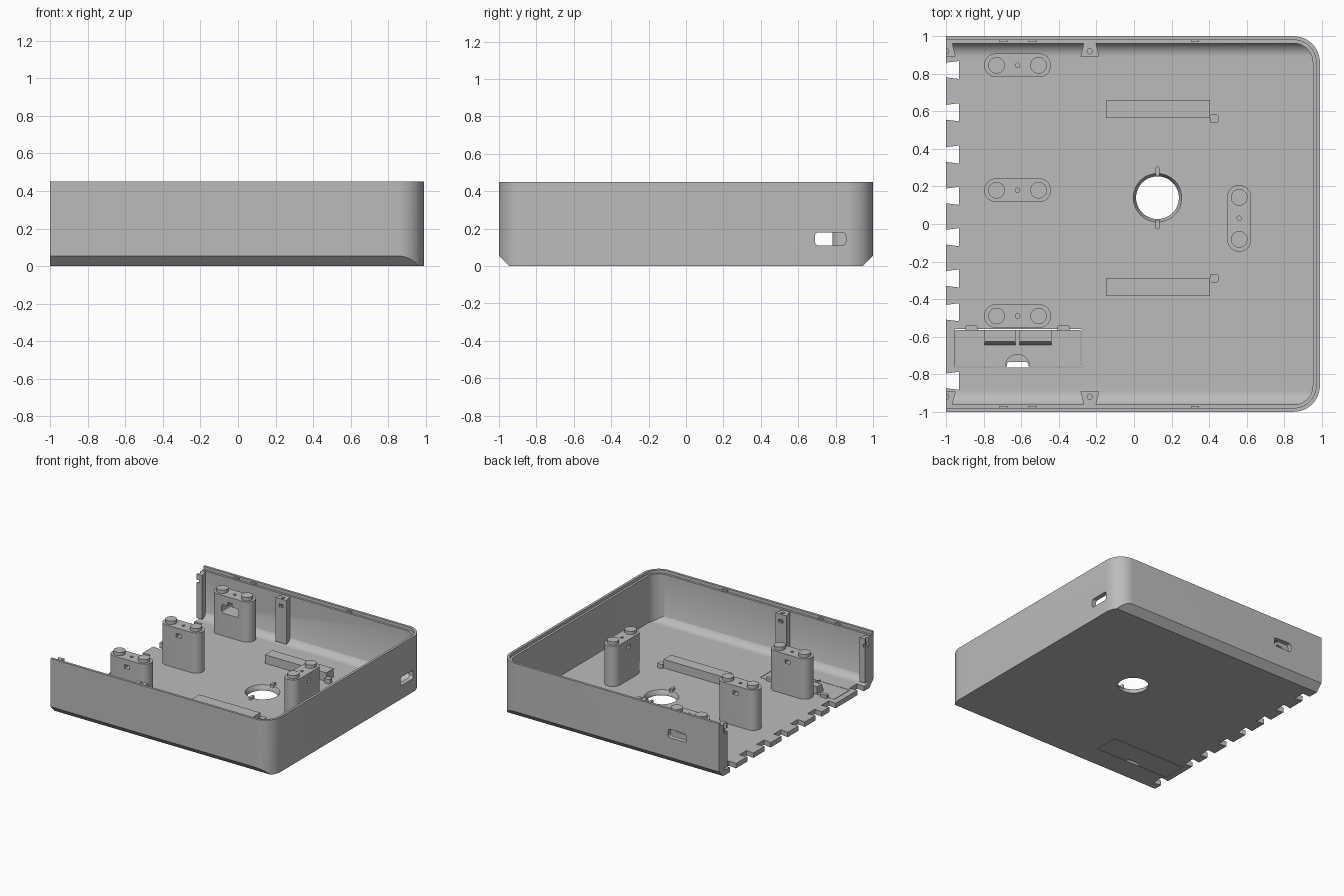
import bpy, bmesh
from math import pi, sin, cos, radians

cube = bpy.data.objects.get("Cube")
if cube:
    bpy.data.objects.remove(cube, do_unlink=True)

grey = bpy.data.materials.new("plain_grey")
grey.use_nodes = True
grey.diffuse_color = (0.5, 0.5, 0.5, 1)
grey.node_tree.nodes["Principled BSDF"].inputs["Base Color"].default_value = (0.5, 0.5, 0.5, 1)


def prism(name, pts, lo, hi, axis="z", pts_hi=None):
    """Extrude a 2D outline between lo and hi along an axis."""
    place = {"x": lambda a, b, t: (t, a, b), "y": lambda a, b, t: (a, t, b),
             "z": lambda a, b, t: (a, b, t)}[axis]
    bm = bmesh.new()
    low = [bm.verts.new(place(a, b, lo)) for a, b in pts]
    top = [bm.verts.new(place(a, b, hi)) for a, b in (pts_hi or pts)]
    bm.faces.new(low)
    bm.faces.new(top)
    n = len(pts)
    for i in range(n):
        j = (i + 1) % n
        bm.faces.new((low[i], low[j], top[j], top[i]))
    bmesh.ops.recalc_face_normals(bm, faces=bm.faces)
    mesh = bpy.data.meshes.new(name)
    bm.to_mesh(mesh)
    bm.free()
    mesh.materials.append(grey)
    ob = bpy.data.objects.new(name, mesh)
    bpy.context.collection.objects.link(ob)
    return ob


def boolean(target, cutter, op="DIFFERENCE"):
    mod = target.modifiers.new("bool", "BOOLEAN")
    mod.operation, mod.object, mod.solver = op, cutter, "EXACT"
    bpy.context.view_layer.objects.active = target
    bpy.ops.object.modifier_apply(modifier=mod.name)
    bpy.data.objects.remove(cutter, do_unlink=True)


def arc(cx, cy, r, a0, a1, n=12):
    return [(cx + r * cos(radians(a0 + (a1 - a0) * i / n)),
             cy + r * sin(radians(a0 + (a1 - a0) * i / n))) for i in range(n + 1)]


def circle(cx, cy, r, n=32):
    return [(cx + r * cos(2 * pi * i / n), cy + r * sin(2 * pi * i / n)) for i in range(n)]


def rect(x0, x1, y0, y1):
    return [(x0, y0), (x1, y0), (x1, y1), (x0, y1)]


def rrect(cx, cy, w, h, r, n=8):
    """Rounded rectangle outline."""
    a, b = w / 2 - r, h / 2 - r
    pts = []
    for k, (sx, sy) in enumerate([(1, 1), (-1, 1), (-1, -1), (1, -1)]):
        pts += arc(cx + sx * a, cy + sy * b, r, 90 * k, 90 * k + 90, n)
    return pts


def plan(inset, left):
    """Tray outline: open square end at left, rounded corners at the other end."""
    x, y, r = 0.99 - inset, 1 - inset, 0.14 - inset
    return ([(left, -y)] + arc(x - r, r - y, r, -90, 0)
            + arc(x - r, y - r, r, 0, 90) + [(left, y)])


H, FLOOR = 0.45, 0.04

# Tray shell: outer block with chamfered long lower edges
tray = prism("tray", plan(0, -1), 0, H)
C = 0.055
boolean(tray, prism("cut", [(C - 1, 0), (1 - C, 0), (1, C), (1, 1), (-1, 1), (-1, C)],
                    -2, 2, "x"), "INTERSECT")

# Cavity with filleted long edges, then the stepped rim
cavity = prism("cut", plan(0.038, -1.2), FLOOR, 0.6)
F, Y = 0.08, 0.97
fillet = (arc(F - Y, FLOOR + F, F, 180, 270) + arc(Y - F, FLOOR + F, F, 270, 360)
          + [(Y, 1), (-Y, 1)])
boolean(cavity, prism("cut", fillet, -2, 2, "x"), "INTERSECT")
boolean(tray, cavity)
boolean(tray, prism("cut", plan(0.02, -1.2), 0.425, 0.6))

# Dovetail notches along the open floor edge
for y in (0.82, 0.595, 0.37, 0.15, -0.07, -0.29, -0.47, -0.835):
    boolean(tray, prism("cut", [(-1.02, y - 0.037), (-0.932, y - 0.048),
                                (-0.932, y + 0.048), (-1.02, y + 0.037)], -0.1, 0.045))

# Round floor opening with a flared upper edge
HX, HY = 0.125, 0.14
boolean(tray, prism("cut", circle(HX, HY, 0.114, 48), -0.05, 0.06, "z"))
boolean(tray, prism("cut", circle(HX, HY, 0.112, 48), 0.01, 0.05, "z",
                    circle(HX, HY, 0.135, 48)))

# Cable slots in the end wall and the back wall
boolean(tray, prism("cut", rrect(0.772, 0.145, 0.165, 0.07, 0.02), 0.9, 1.1, "x"))
boolean(tray, prism("cut", rrect(-0.62, 0.25, 0.165, 0.07, 0.02), 0.9, 1.1, "y"))

# Opening in the floor and the hatch that fills it
boolean(tray, prism("cut", rect(-0.954, -0.28, -0.764, -0.56), -0.1, 0.045))
hatch = prism("hatch", rect(-0.95, -0.284, -0.76, -0.564), 0, FLOOR)
boolean(hatch, prism("grip", arc(-0.62, -0.76, 0.068, 0, 180), 0.02, 0.055), "UNION")
boolean(hatch, prism("cut", rrect(-0.62, -0.755, 0.115, 0.04, 0.015), -0.1, 0.1))
hatch_parts = [hatch]
for x0, x1 in ((-0.795, -0.63), (-0.61, -0.44)):
    hatch_parts.append(prism("hatch_clip", [(-0.564, FLOOR), (-0.564, 0.10), (-0.625, 0.10),
                                            (-0.645, FLOOR)], x0, x1, "x"))
for x in (-0.865, -0.375):
    hatch_parts.append(prism("hatch_tab", rrect(x, -0.556, 0.065, 0.03, 0.006), FLOOR, 0.065))

# Mounting posts: a capsule body, two pads on top, screw hole and nut slot
POST = 0.37


def post(name, cx, cy, along_x=True):
    w, h = (0.355, 0.126) if along_x else (0.126, 0.355)
    body = prism(name, rrect(cx, cy, w, h, 0.0625, 12), FLOOR - 0.01, POST)
    boolean(body, prism("cut", circle(cx, cy, 0.012, 16), POST - 0.1, POST + 0.1))
    mid = cx if along_x else cy
    across = cy if along_x else cx
    axis = "y" if along_x else "x"
    boolean(body, prism("cut", rect(mid - 0.022, mid + 0.022, POST - 0.075, POST - 0.045),
                        across - 0.1, across + 0.1, axis))
    for s in (-0.112, 0.112):
        px, py = (cx + s, cy) if along_x else (cx, cy + s)
        prism(name + "_pad", circle(px, py, 0.044), POST - 0.005, POST + 0.027)
    return body


back_post = post("back_post", -0.62, 0.845)
boolean(back_post, prism("cut", rrect(-0.62, 0.26, 0.15, 0.07, 0.015), 0.7, 1.0, "y"))
post("middle_post", -0.62, 0.18)
post("front_post", -0.62, -0.49)
post("side_post", 0.56, 0.03, False)

# Long ribs on the floor with a locating peg beside each
for y, peg in ((0.613, 0.56), (-0.336, -0.288)):
    prism("floor_rib", rect(-0.15, 0.405, y - 0.048, y + 0.048), FLOOR - 0.01, 0.11)
    prism("locating_peg", rrect(0.427, peg, 0.045, 0.045, 0.01), FLOOR - 0.01, 0.075)

# Small keys on either side of the round opening
for y in (0.28, -0.003):
    prism("opening_key", rrect(HX, y, 0.022, 0.05, 0.008), FLOOR - 0.01, 0.06)

# Wall columns and rim catches, mirrored front and back
for side, s in (("back", 1), ("front", -1)):
    for x, x0 in ((-0.235, -0.285), (-1.0, -1.0)):
        outline = [(max(x - 0.05, x0), s * 0.892), (x + 0.05, s * 0.892),
                   (x + 0.032, s * 0.965), (max(x - 0.032, x0), s * 0.965)]
        column = prism(side + "_column", outline, 0.06, 0.42)
        boolean(column, prism("cut", circle(x, s * 0.92, 0.014, 16), 0.34, 0.5))
        boolean(column, prism("cut", rect(x - 0.02, x + 0.02, 0.35, 0.375),
                              s * 0.86, s * 0.94, "y"))
    for x in (-0.695, -0.54, 0.325):
        prism(side + "_catch", rect(x - 0.021, x + 0.021, *sorted((s * 0.968, s * 0.985))),
              0.427, 0.44)

# Smooth the curved surfaces, keep edges sharp
bpy.ops.object.select_all(action="DESELECT")
for ob in bpy.context.scene.objects:
    if ob.type == "MESH" and grey.name in ob.data.materials:
        ob.select_set(True)
        bpy.context.view_layer.objects.active = ob
bpy.ops.object.shade_smooth_by_angle(angle=radians(30))
